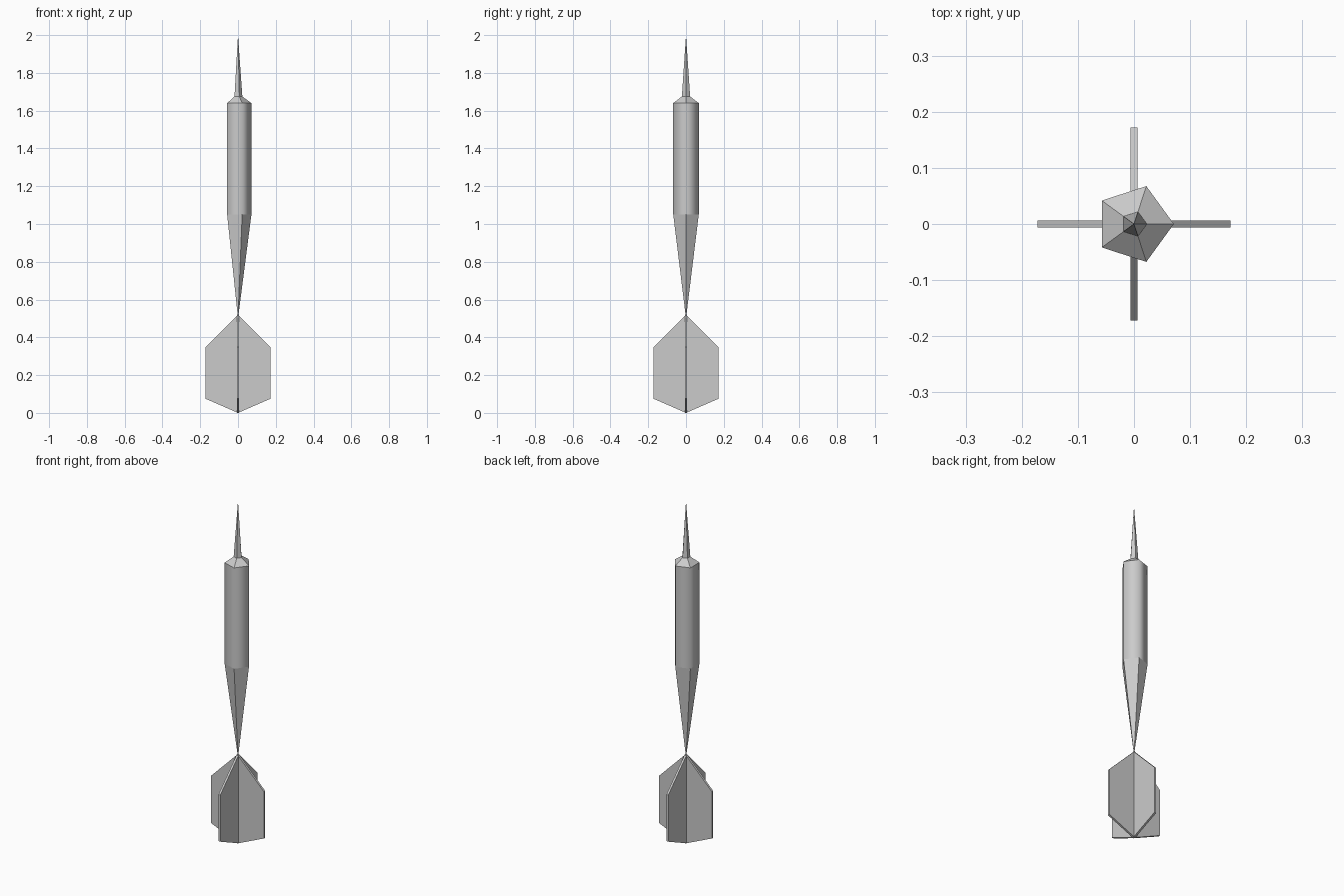
import bpy, bmesh, math

if "Cube" in bpy.data.objects:
    bpy.data.objects.remove(bpy.data.objects["Cube"])


def obj_from_bmesh(name, bm):
    bmesh.ops.recalc_face_normals(bm, faces=bm.faces)
    mesh = bpy.data.meshes.new(name)
    bm.to_mesh(mesh)
    bm.free()
    obj = bpy.data.objects.new(name, mesh)
    bpy.context.collection.objects.link(obj)
    return obj


def pentagon_part(name, profile, smooth=False):
    """Five-sided open shell through (radius, z) rings, one corner on +x."""
    bm = bmesh.new()
    rings = []
    for r, z in profile:
        if r == 0:
            rings.append([bm.verts.new((0, 0, z))] * 5)
        else:
            rings.append([bm.verts.new((r * math.cos(math.tau * i / 5),
                                        r * math.sin(math.tau * i / 5), z))
                          for i in range(5)])
    for a, b in zip(rings, rings[1:]):
        for i in range(5):
            j = (i + 1) % 5
            corners = list(dict.fromkeys((a[i], a[j], b[j], b[i])))
            bm.faces.new(corners).smooth = smooth
    return obj_from_bmesh(name, bm)


def flight_plate(name, angle):
    """Thin six-cornered plate forming two opposite fins."""
    half = [(0, 0), (0.172, 0.075), (0.172, 0.348), (0, 0.52)]
    outline = half + [(-x, z) for x, z in half[2:0:-1]]
    bm = bmesh.new()
    face = bm.faces.new([bm.verts.new((x, -0.006, z)) for x, z in outline])
    ext = bmesh.ops.extrude_face_region(bm, geom=[face])
    bmesh.ops.translate(bm, vec=(0, 0.012, 0),
                        verts=[v for v in ext["geom"] if isinstance(v, bmesh.types.BMVert)])
    obj = obj_from_bmesh(name, bm)
    obj.rotation_euler.z = angle
    return obj


# Point and nose
pentagon_part("metal_point", [(0.023, 1.675), (0, 2.0)])
pentagon_part("nose", [(0.071, 1.64), (0.023, 1.675)])

# Grip barrel and tapering shaft
pentagon_part("barrel", [(0.071, 1.05), (0.071, 1.64)], smooth=True)
pentagon_part("shaft", [(0, 0.50), (0.071, 1.05)])

# Crossed tail fins
flight_plate("flight_side", 0)
flight_plate("flight_front_back", math.pi / 2)
